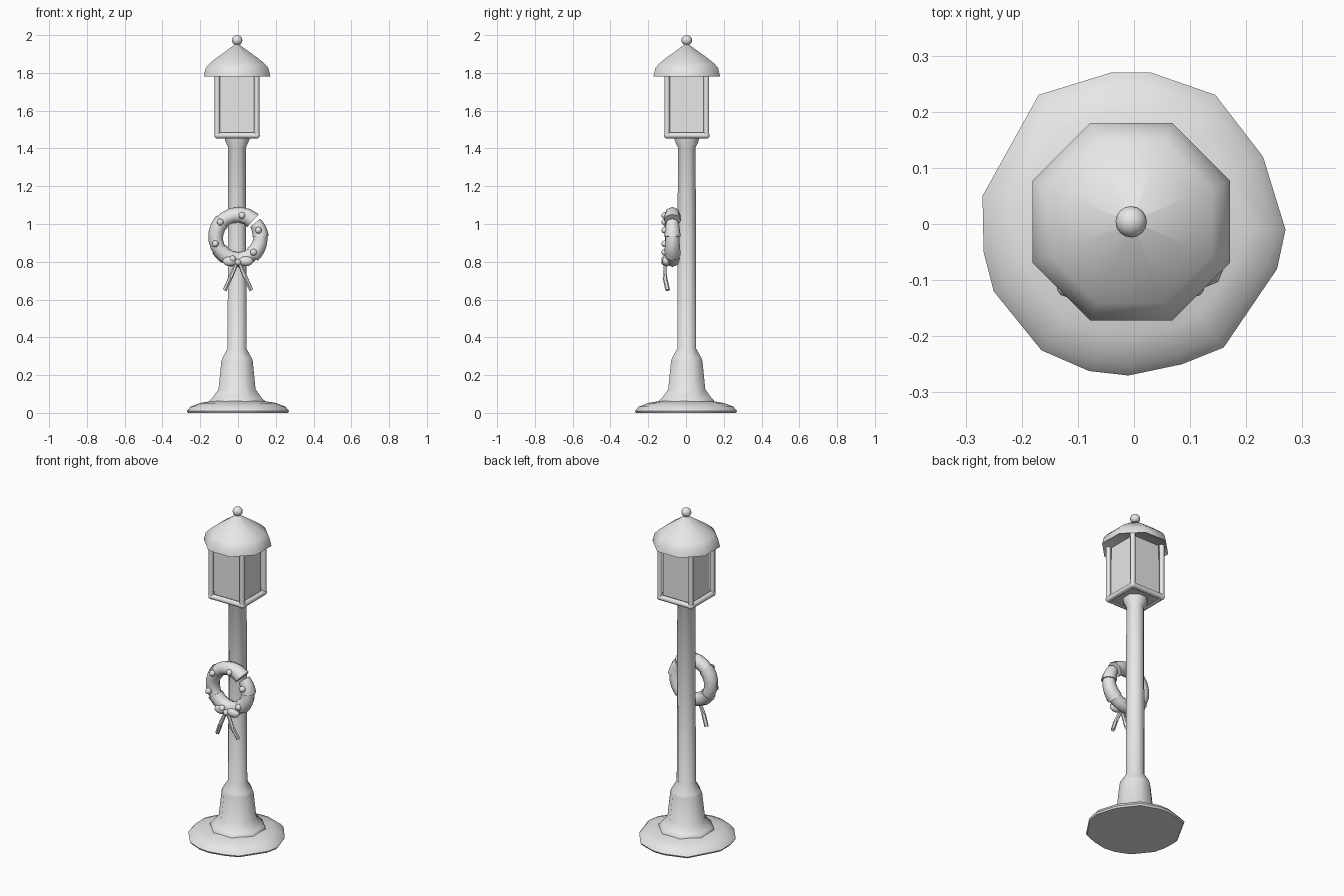
import bpy, bmesh, math
from mathutils import Vector, Matrix

cube = bpy.data.objects.get("Cube")
if cube:
    bpy.data.objects.remove(cube, do_unlink=True)

stone = bpy.data.materials.new("plain_grey")
stone.use_nodes = True
GREY = (0.8, 0.8, 0.8, 1)
stone.diffuse_color = GREY
stone.node_tree.nodes["Principled BSDF"].inputs["Base Color"].default_value = GREY

CX, CY = -0.005, 0.004      # axis of the post


def finish(name, bm, angle=35):
    bmesh.ops.recalc_face_normals(bm, faces=bm.faces)
    mesh = bpy.data.meshes.new(name)
    bm.to_mesh(mesh)
    bm.free()
    ob = bpy.data.objects.new(name, mesh)
    bpy.context.collection.objects.link(ob)
    mesh.materials.append(stone)
    bpy.ops.object.select_all(action='DESELECT')
    ob.select_set(True)
    bpy.context.view_layer.objects.active = ob
    bpy.ops.object.shade_smooth_by_angle(angle=math.radians(angle))
    return ob


def skin(bm, rings):
    """Bridge a list of point rings and cap both ends."""
    vs = [[bm.verts.new(p) for p in ring] for ring in rings]
    n = len(vs[0])
    for a, b in zip(vs, vs[1:]):
        for i in range(n):
            j = (i + 1) % n
            bm.faces.new((a[i], a[j], b[j], b[i]))
    bm.faces.new(vs[0])
    bm.faces.new(vs[-1])


def lathe(name, profile, sides=8, angle=35):
    """Profile radii are measured to the flat of each side."""
    bm = bmesh.new()
    k = 1 / math.cos(math.pi / sides)
    turns = [(i + 0.5) * math.tau / sides for i in range(sides)]
    skin(bm, [[(CX + r * k * math.cos(t), CY + r * k * math.sin(t), z) for t in turns]
              for r, z in profile])
    return finish(name, bm, angle)


def rod(bm, a, b, r1, r2=None, sides=8):
    a, b = Vector(a), Vector(b)
    d = b - a
    m = Matrix.Translation((a + b) / 2) @ d.to_track_quat('Z', 'Y').to_matrix().to_4x4()
    bmesh.ops.create_cone(bm, cap_ends=True, segments=sides, radius1=r1,
                          radius2=r1 if r2 is None else r2, depth=d.length, matrix=m)


def ball(bm, centre, size, u=12, v=8):
    m = Matrix.Translation(centre) @ Matrix.Diagonal((*size, 1))
    bmesh.ops.create_uvsphere(bm, u_segments=u, v_segments=v, radius=1, matrix=m)


def box(bm, centre, size):
    bmesh.ops.create_cube(bm, size=1, matrix=Matrix.Translation(centre) @ Matrix.Diagonal((*size, 1)))


# Uneven mound at the foot
outline = [(0.27, -0.01), (0.23, 0.12), (0.145, 0.23), (0.03, 0.27), (-0.04, 0.27),
           (-0.17, 0.23), (-0.27, 0.05), (-0.268, -0.05), (-0.25, -0.12), (-0.165, -0.225),
           (-0.08, -0.262), (-0.01, -0.27), (0.085, -0.25), (0.16, -0.22), (0.255, -0.08)]
bm = bmesh.new()
skin(bm, [[(x * s, y * s, z) for x, y in outline]
          for s, z in ((0.98, 0), (1, 0.01), (0.93, 0.033), (0.75, 0.052), (0.45, 0.066))])
finish("ground_mound", bm, 40)

# Post with flared foot and collar
lathe("post", [(0.145, 0.03), (0.145, 0.066), (0.132, 0.078), (0.098, 0.125), (0.083, 0.275),
               (0.078, 0.29), (0.05, 0.34), (0.047, 1.405), (0.065, 1.445), (0.065, 1.46)], angle=50)

# Lantern: floor, rails, corner bars and panes
bm = bmesh.new()
box(bm, (CX, CY, 1.469), (0.22, 0.22, 0.022))
finish("lantern_floor", bm)
bm = bmesh.new()
box(bm, (CX, CY, 1.635), (0.184, 0.184, 0.32))
finish("lantern_panes", bm)
bars, rails = bmesh.new(), bmesh.new()
corners = [(1, 1), (-1, 1), (-1, -1), (1, -1)]
for i, (sx, sy) in enumerate(corners):
    x, y = CX + sx * 0.104, CY + sy * 0.104
    nx, ny = corners[(i + 1) % 4]
    rod(bars, (x, y, 1.47), (x, y, 1.80), 0.0145)
    rod(rails, (x, y, 1.469), (CX + nx * 0.104, CY + ny * 0.104, 1.469), 0.016)
    ball(rails, (x, y, 1.469), (0.017,) * 3, 8, 6)
finish("lantern_bars", bars, 50)
finish("lantern_rails", rails, 50)

# Roof and finial
lathe("roof", [(0.165, 1.795), (0.176, 1.782), (0.166, 1.826), (0.145, 1.85),
               (0.11, 1.879), (0.004, 1.955)], angle=50)
bm = bmesh.new()
ball(bm, (CX, CY, 1.973), (0.028, 0.028, 0.027), 16, 10)
finish("finial", bm, 60)

# Wreath: tapered tufts laid around a ring
WY, WZ, RING = -0.072, 0.93, 0.119
bm = bmesh.new()
for start, end, r1, r2 in ((48, 142, 0.045, 0.037), (135, 222, 0.043, 0.036),
                           (212, 318, 0.043, 0.037), (310, 362, 0.044, 0.036),
                           (2, 40, 0.044, 0.034)):
    rings = []
    steps = 5
    for k in range(steps + 1):
        f = k / steps
        t = math.radians(start + (end - start) * f)
        out = Vector((math.cos(t), 0, math.sin(t)))
        r = r1 + (r2 - r1) * f
        mid = Vector((0, WY, WZ)) + out * RING
        rings.append([mid + out * (r * math.cos(a)) + Vector((0, r * math.sin(a), 0))
                      for a in (i * math.tau / 8 for i in range(8))])
    skin(bm, rings)
finish("wreath", bm, 50)

# Berries
bm = bmesh.new()
for x, z in ((-0.094, 1.01), (0.021, 1.045), (0.108, 0.967), (0.082, 0.85), (-0.028, 0.815), (-0.12, 0.895)):
    ball(bm, (x, -0.112, z), (0.018,) * 3, 10, 8)
finish("berries", bm, 60)

# Bow with two loops, a knot and tails
bm = bmesh.new()
for s in (-1, 1):
    ball(bm, (s * 0.042, -0.105, 0.803), (0.04, 0.022, 0.026))
    rod(bm, (s * 0.008, -0.108, 0.79), (s * 0.04, -0.112, 0.715), 0.010, 0.012, 6)
    rod(bm, (s * 0.039, -0.112, 0.718), (s * 0.07, -0.097, 0.65), 0.012, 0.012, 6)
ball(bm, (0, -0.113, 0.797), (0.017, 0.018, 0.017), 10, 8)
finish("bow", bm, 50)
